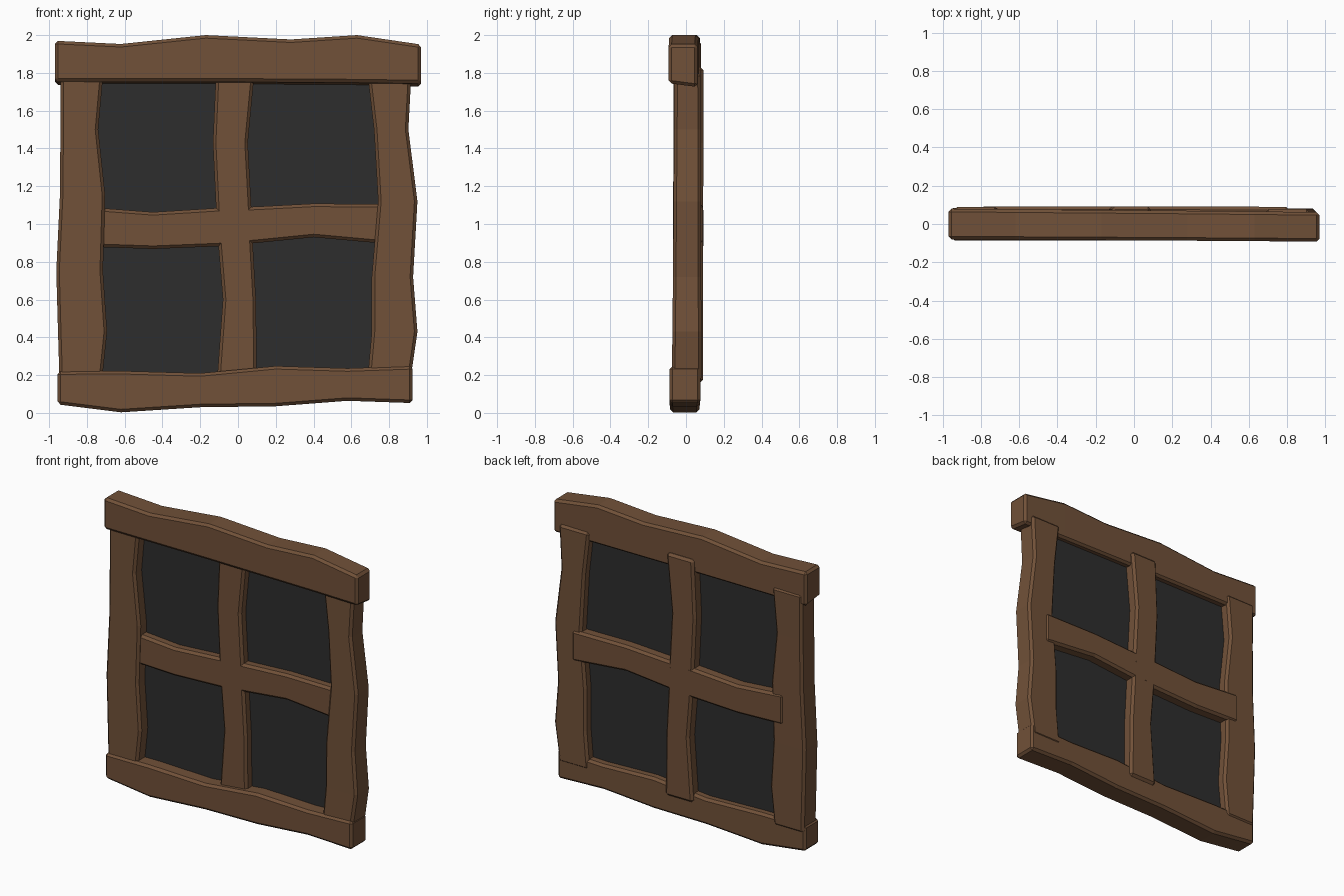
import bpy, bmesh

if "Cube" in bpy.data.objects:
    bpy.data.objects.remove(bpy.data.objects["Cube"])


def material(name, color):
    m = bpy.data.materials.new(name)
    m.diffuse_color = (*color, 1)
    m.use_nodes = True
    m.node_tree.nodes["Principled BSDF"].inputs["Base Color"].default_value = m.diffuse_color
    return m


wood = material("wood", (0.165, 0.082, 0.04))
dark = material("dark_glass", (0.027, 0.027, 0.027))


def make_object(name, bm, mat):
    bmesh.ops.recalc_face_normals(bm, faces=bm.faces)
    me = bpy.data.meshes.new(name)
    bm.to_mesh(me)
    bm.free()
    me.materials.append(mat)
    ob = bpy.data.objects.new(name, me)
    bpy.context.collection.objects.link(ob)
    return ob


def beam(name, stations, front, back, vertical=False, tilt=0.0, bevel=0.016):
    """Crooked timber: stations are (distance along, low edge, high edge);
    front and back are (start, end) depths."""
    bm = bmesh.new()
    rings = []
    n = len(stations) - 1
    for i, (t, lo, hi) in enumerate(stations):
        f = front[0] + (front[1] - front[0]) * i / n
        b = back[0] + (back[1] - back[0]) * i / n
        pts = [(lo, f), (hi, f), (hi, b), (lo - tilt, b)]
        rings.append([bm.verts.new((s, y, t) if vertical else (t, y, s))
                      for s, y in pts])
    for a, c in zip(rings, rings[1:]):
        for k in range(4):
            j = (k + 1) % 4
            bm.faces.new((a[k], a[j], c[j], c[k]))
    bm.faces.new(rings[0])
    bm.faces.new(rings[-1])
    ob = make_object(name, bm, wood)
    mod = ob.modifiers.new("chamfer", "BEVEL")
    mod.width = bevel
    mod.segments = 1
    mod.limit_method = "ANGLE"
    mod.angle_limit = 0.7
    return ob


# Top and bottom rails
beam("top_rail", [(-0.97, 1.755, 1.97), (-0.62, 1.755, 1.953), (-0.17, 1.755, 2.0),
                  (0.28, 1.752, 1.977), (0.63, 1.75, 2.0), (0.97, 1.745, 1.95)],
     (-0.08, -0.092), (0.08, 0.062), tilt=0.02)
beam("bottom_rail", [(-0.955, 0.045, 0.22), (-0.62, 0.003, 0.222), (-0.2, 0.03, 0.21),
                     (0.2, 0.035, 0.248), (0.58, 0.064, 0.236), (0.925, 0.052, 0.248)],
     (-0.085, -0.088), (0.07, 0.078))

# Side posts
beam("left_post", [(0.17, -0.945, -0.72), (0.43, -0.953, -0.693), (0.75, -0.962, -0.715),
                   (1.15, -0.943, -0.703), (1.5, -0.94, -0.74), (1.81, -0.94, -0.712)],
     (-0.072, -0.065), (0.08, 0.088), vertical=True)
beam("right_post", [(0.17, 0.912, 0.685), (0.43, 0.95, 0.708), (0.72, 0.927, 0.708),
                    (1.12, 0.95, 0.742), (1.5, 0.902, 0.72), (1.8, 0.918, 0.685)],
     (-0.075, -0.06), (0.082, 0.078), vertical=True)

# Crossing glazing bars
beam("vertical_bar", [(0.16, -0.112, 0.1), (0.6, -0.08, 0.095), (0.9, -0.105, 0.078),
                      (1.1, -0.117, 0.07), (1.43, -0.133, 0.052), (1.83, -0.115, 0.09)],
     (-0.05, -0.05), (0.09, 0.092), vertical=True)
beam("horizontal_bar", [(-0.8, 0.88, 1.09), (-0.45, 0.868, 1.063), (-0.1, 0.882, 1.085),
                        (0.1, 0.9, 1.092), (0.4, 0.93, 1.108), (0.81, 0.893, 1.105)],
     (-0.05, -0.05), (0.092, 0.09))

# Dark pane behind the bars
bm = bmesh.new()
bmesh.ops.create_cube(bm, size=1)
for v in bm.verts:
    v.co = (v.co.x * 1.62, v.co.y * 0.01 + 0.015, v.co.z * 1.7 + 0.99)
make_object("window_pane", bm, dark)
